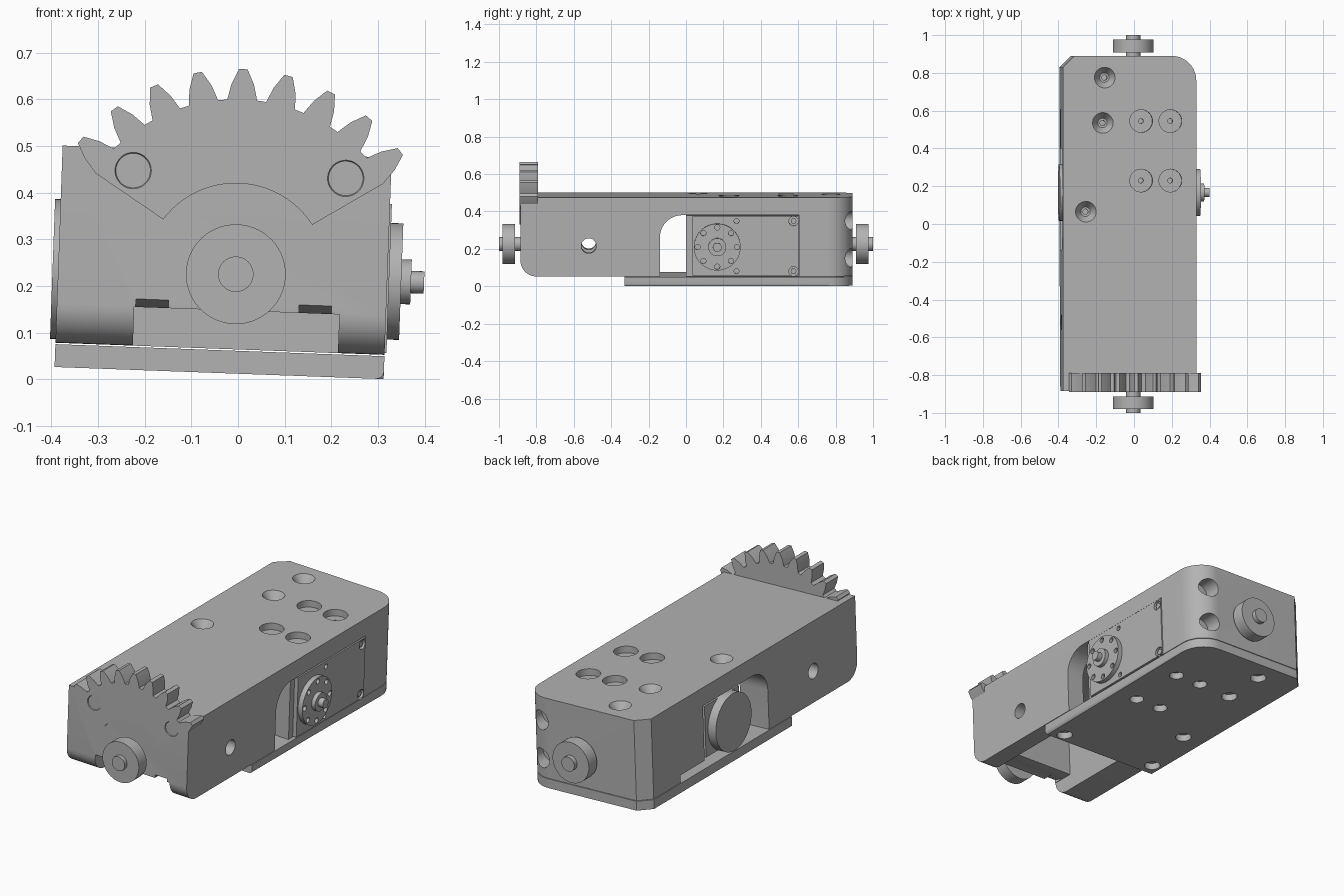
import bpy, bmesh
from math import sin, cos, pi, radians
from mathutils import Matrix

cube = bpy.data.objects.get("Cube")
if cube:
    bpy.data.objects.remove(cube)

grey = bpy.data.materials.new("plain grey")
grey.use_nodes = True
grey.diffuse_color = (0.45, 0.45, 0.45, 1)
grey.node_tree.nodes["Principled BSDF"].inputs["Base Color"].default_value = (0.45, 0.45, 0.45, 1)

TILT = Matrix.Rotation(radians(2.1), 4, 'Y')
AXLE_X, AXLE_Z = -0.013, 0.225      # long axle
HORN_Y, HORN_Z = 0.167, 0.222       # cross axle
LEFT, RIGHT, FRONT, BACK = -0.394, 0.312, -0.885, 0.89
BASE, SPLIT, TOP = 0.012, 0.064, 0.487
parts = []


def finish(name, bm):
    bmesh.ops.recalc_face_normals(bm, faces=bm.faces)
    mesh = bpy.data.meshes.new(name)
    bm.to_mesh(mesh)
    bm.free()
    mesh.materials.append(grey)
    ob = bpy.data.objects.new(name, mesh)
    bpy.context.scene.collection.objects.link(ob)
    parts.append(ob)
    return ob


def prism(name, pts, axis, lo, hi, round_edge=None, radius=0, segments=8):
    """Extrude a 2D outline along an axis, optionally rounding chosen edges."""
    place = {'x': lambda u, v, w: (w, u, v),
             'y': lambda u, v, w: (u, w, v),
             'z': lambda u, v, w: (u, v, w)}[axis]
    bm = bmesh.new()
    a = [bm.verts.new(place(u, v, lo)) for u, v in pts]
    b = [bm.verts.new(place(u, v, hi)) for u, v in pts]
    bm.faces.new(a)
    bm.faces.new(b)
    for i in range(len(pts)):
        j = (i + 1) % len(pts)
        bm.faces.new((a[i], a[j], b[j], b[i]))
    if round_edge:
        edges = [e for e in bm.edges if all(round_edge(v.co) for v in e.verts)]
        bmesh.ops.bevel(bm, geom=edges, offset=radius, segments=segments,
                        profile=0.5, affect='EDGES')
    return finish(name, bm)


def box(name, x, y, z):
    return prism(name, [(x[0], y[0]), (x[1], y[0]), (x[1], y[1]), (x[0], y[1])], 'z', *z)


def rod(name, axis, u, v, lo, hi, r, r_hi=None, sides=40):
    """Cylinder or cone along an axis; u, v are the other two coordinates."""
    bm = bmesh.new()
    bmesh.ops.create_cone(bm, cap_ends=True, segments=sides, radius1=r,
                          radius2=r if r_hi is None else r_hi, depth=hi - lo)
    mid = (lo + hi) / 2
    turn = {'x': Matrix.Rotation(pi / 2, 4, 'Y'), 'y': Matrix.Rotation(-pi / 2, 4, 'X'),
            'z': Matrix.Identity(4)}[axis]
    pos = {'x': (mid, u, v), 'y': (u, mid, v), 'z': (u, v, mid)}[axis]
    bm.transform(Matrix.Translation(pos) @ turn)
    return finish(name, bm)


def cut(target, *cutters):
    for c in cutters:
        mod = target.modifiers.new("cut", 'BOOLEAN')
        mod.operation, mod.solver, mod.object = 'DIFFERENCE', 'EXACT', c
        bpy.context.view_layer.objects.active = target
        bpy.ops.object.modifier_apply(modifier=mod.name)
        parts.remove(c)
        bpy.data.objects.remove(c)


def arc(cx, cy, r, start, end, n):
    return [(cx + r * cos(radians(start + (end - start) * i / n)),
             cy + r * sin(radians(start + (end - start) * i / n))) for i in range(n + 1)]


def outline(front):
    return ([(LEFT, front), (RIGHT, front)]
            + arc(RIGHT - 0.13, BACK - 0.13, 0.13, 0, 90, 14)
            + [(LEFT + 0.06, BACK), (LEFT, BACK - 0.06)])


# Main housing, lower front edge rounded
body = prism("housing", outline(FRONT), 'z', SPLIT, TOP,
             lambda p: p.y < FRONT + 0.001 and p.z < SPLIT + 0.001, 0.085, 10)

# Bottom cover plate
plate = prism("bottom_plate", outline(-0.33), 'z', BASE, SPLIT - 0.003,
              lambda p: p.z < BASE + 0.001 and p.x > 0.1 and p.y > -0.4, 0.015, 3)

# Cross window with arched front corner, underside channel and front hollow
window = [(-0.14, 0.05), (0.605, 0.05), (0.605, 0.392)] + arc(-0.02, 0.272, 0.12, 90, 180, 10)
cut(body,
    prism("window_cutter", window, 'x', -0.6, 0.6),
    box("channel_cutter", (-0.228, 0.212), (-1, 0.1), (0, 0.147)),
    box("hollow_cutter", (-0.228, 0.212), (-0.77, 0.1), (0.1, 0.392)),
    rod("side_hole_cutter", 'x', -0.52, 0.228, -0.6, 0.6, 0.04))

# Small sloped reliefs above the channel mouth
for x in (-0.19, 0.16):
    relief = [(FRONT - 0.02, 0.1), (FRONT + 0.06, 0.1), (FRONT + 0.06, 0.147), (FRONT - 0.02, 0.17)]
    cut(body, prism("relief_cutter", relief, 'x', x - 0.035, x + 0.035))

# Rear holes near the rounded corner
for z in (0.16, 0.36):
    cut(body, rod("rear_hole_cutter", 'y', 0.225, z, 0.8, 1, 0.05))

# Screw recesses, repeated on top and bottom
for x in (0.02, 0.175):
    for y in (0.23, 0.545):
        cut(body, rod("bore_cutter", 'z', x, y, TOP - 0.035, 0.6, 0.06),
            rod("pilot_cutter", 'z', x, y, TOP - 0.08, 0.6, 0.013, sides=16))
        cut(plate, rod("bore_cutter", 'z', x, y, -0.1, BASE + 0.035, 0.036))
for x, y in ((-0.173, 0.775), (-0.183, 0.535), (-0.273, 0.065)):
    cut(body, rod("sink_cutter", 'z', x, y, TOP - 0.045, TOP + 0.002, 0.025, 0.056),
        rod("pilot_cutter", 'z', x, y, TOP - 0.08, 0.6, 0.014, sides=16))
    cut(plate, rod("sink_cutter", 'z', x, y, -0.1, BASE + 0.035, 0.04))
for x, y in ((0.225, -0.28), (-0.34, -0.26)):
    cut(plate, rod("sink_cutter", 'z', x, y, -0.1, BASE + 0.035, 0.04))

# Toothed sector on the front
teeth = []
for k in range(-4, 5):
    for off, r in ((-4.9, 0.375), (-3.4, 0.408), (-1.2, 0.44),
                   (1.2, 0.44), (3.4, 0.408), (4.9, 0.375)):
        a = radians(90 + k * 12.8 + off)
        teeth.append((AXLE_X + r * cos(a), AXLE_Z + r * sin(a)))
inner = ([(AXLE_X - 0.308, AXLE_Z + 0.205)] + arc(AXLE_X, AXLE_Z, 0.195, 145, 35, 24)
         + [(AXLE_X + 0.308, AXLE_Z + 0.205)])
gear = prism("gear_sector", teeth + inner, 'y', FRONT - 0.004, -0.79)
for side in (-1, 1):
    x, z = AXLE_X + side * 0.228, AXLE_Z + 0.214
    cut(gear, rod("screw_cutter", 'y', x, z, FRONT - 0.006, FRONT + 0.03, 0.04, 0.022))
    rod("gear_screw", 'y', x, z, FRONT + 0.01, FRONT + 0.04, 0.014, sides=20)

# Rollers with stub axles, front and back
for name, a, b, c, d in (("front", -1, FRONT + 0.02, -0.98, -0.914),
                         ("back", BACK - 0.02, 1, 0.908, 0.976)):
    rod(name + "_axle", 'y', AXLE_X, AXLE_Z, a, b, 0.038)
    rod(name + "_roller", 'y', AXLE_X, AXLE_Z, c, d, 0.107, sides=56)

# Actuator inside the window
box("actuator_case", (-0.25, 0.295), (0, 0.605), (SPLIT, 0.39))
box("left_rear_block", (LEFT, -0.2), (0.4, 0.61), (SPLIT + 0.04, 0.393))
box("left_lug", (-0.36, -0.25), (0.05, 0.34), (0.09, 0.36))
face = box("actuator_face", (0.28, 0.316), (0.035, 0.602), (0.068, 0.388))
for y in (0.065, 0.575):
    for z in (0.092, 0.36):
        cut(face, rod("corner_cutter", 'x', y, z, 0.3, 0.4, 0.025, sides=24))
        rod("corner_screw", 'x', y, z, 0.29, 0.31, 0.015, sides=16)
for z in (0.092, 0.36):
    cut(face, rod("mark_cutter", 'x', 0.27, z, 0.3, 0.4, 0.013, sides=16))

# Output horn on the right, with ring of screw holes
horn = rod("output_horn", 'x', HORN_Y, HORN_Z, 0.31, 0.342, 0.125, sides=56)
for i in range(8):
    a = i * pi / 4
    cut(horn, rod("ring_cutter", 'x', HORN_Y + 0.105 * cos(a), HORN_Z + 0.105 * sin(a),
                  0.325, 0.4, 0.014, sides=16))
rod("horn_hub", 'x', HORN_Y, HORN_Z, 0.34, 0.363, 0.048)
rod("horn_shaft", 'x', HORN_Y, HORN_Z, 0.36, 0.391, 0.024, sides=24)

# Idler disc on the left
idler = rod("idler_disc", 'x', HORN_Y, HORN_Z, -0.406, -0.355, 0.15, sides=56)
cut(idler, rod("idler_cutter", 'x', HORN_Y, HORN_Z, -0.5, -0.3, 0.05))

# Slight roll of the whole unit, and smooth shading with sharp edges
bpy.ops.object.select_all(action='DESELECT')
for ob in parts:
    ob.data.transform(TILT)
    ob.select_set(True)
bpy.context.view_layer.objects.active = body
bpy.ops.object.shade_smooth_by_angle(angle=radians(30))
